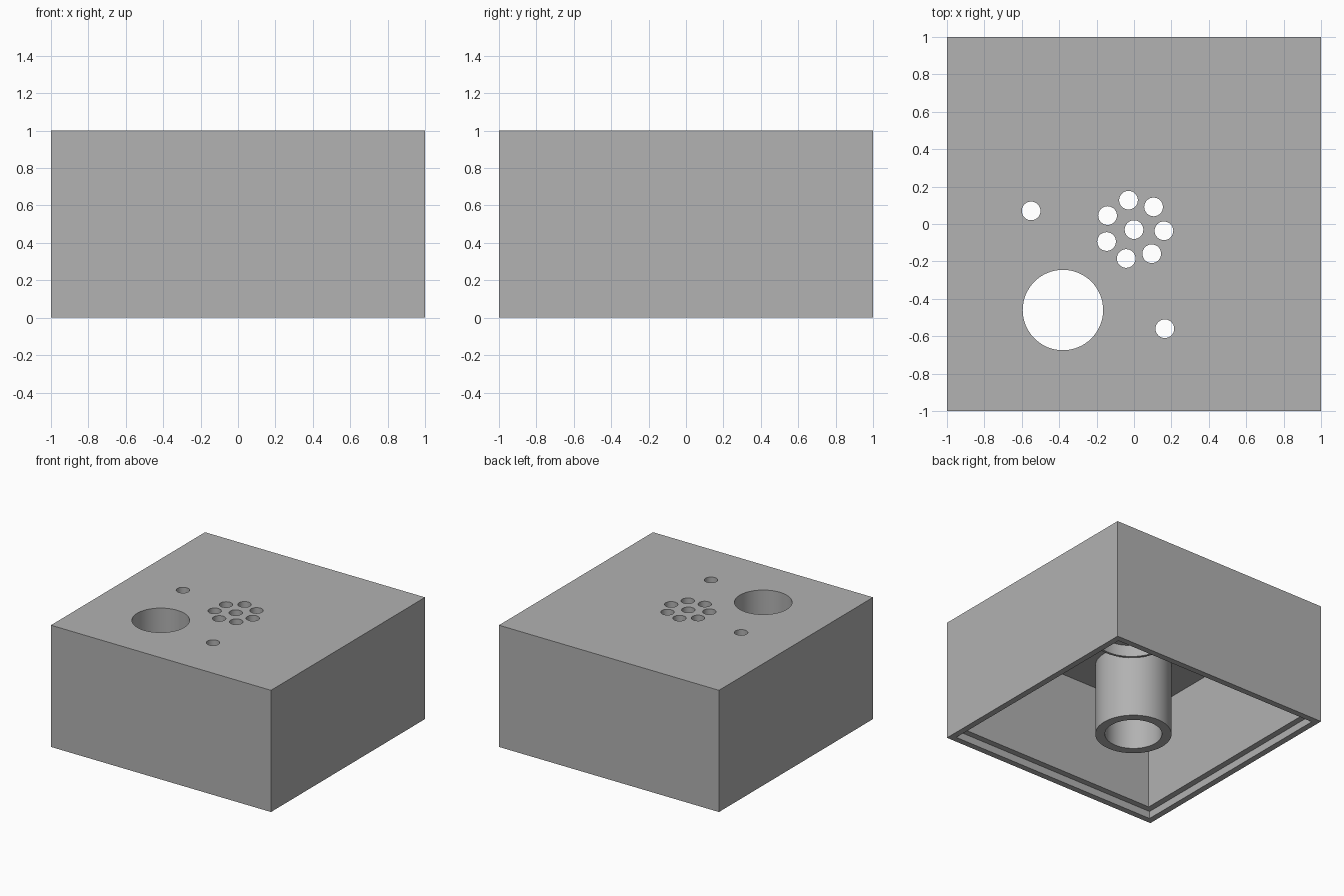
import bpy, bmesh, math
from mathutils import Matrix, Vector

if "Cube" in bpy.data.objects:
    bpy.data.objects.remove(bpy.data.objects["Cube"], do_unlink=True)

CEILING = 0.9
TUBE_AT = (-0.38, -0.46)
GRILLE_AT = (0.0, -0.03)
BORE = 0.215

grey = bpy.data.materials.new("plain_grey")
grey.use_nodes = True
colour = (0.445, 0.445, 0.445, 1)
grey.diffuse_color = colour
grey.node_tree.nodes["Principled BSDF"].inputs["Base Color"].default_value = colour


def make_object(name, bm):
    bmesh.ops.recalc_face_normals(bm, faces=bm.faces[:])
    mesh = bpy.data.meshes.new(name)
    bm.to_mesh(mesh)
    bm.free()
    mesh.materials.append(grey)
    obj = bpy.data.objects.new(name, mesh)
    bpy.context.collection.objects.link(obj)
    return obj


def box(name, half, low, high):
    bm = bmesh.new()
    place = Matrix.Translation((0, 0, (low + high) / 2))
    size = Matrix.Diagonal((2 * half, 2 * half, high - low, 1))
    bmesh.ops.create_cube(bm, size=1, matrix=place @ size)
    return make_object(name, bm)


def drill(name, centre, radius, segments):
    bm = bmesh.new()
    bmesh.ops.create_cone(bm, cap_ends=True, segments=segments, depth=1,
                          radius1=radius, radius2=radius,
                          matrix=Matrix.Translation((*centre, 1)))
    return make_object(name, bm)


def pipe(name, centre, inner, outer, low, high):
    # Rectangular wall section spun around the vertical axis
    bm = bmesh.new()
    section = [(inner, low), (outer, low), (outer, high), (inner, high)]
    verts = [bm.verts.new((r, 0, z)) for r, z in section]
    edges = [bm.edges.new((verts[i - 1], verts[i])) for i in range(4)]
    bmesh.ops.spin(bm, geom=verts + edges, cent=(0, 0, 0), axis=(0, 0, 1),
                   angle=math.tau, steps=64, use_merge=True)
    bmesh.ops.remove_doubles(bm, verts=bm.verts[:], dist=0.0001)
    bmesh.ops.translate(bm, verts=bm.verts[:], vec=Vector((*centre, 0)))
    return make_object(name, bm)


def activate(obj):
    bpy.ops.object.select_all(action="DESELECT")
    obj.select_set(True)
    bpy.context.view_layer.objects.active = obj


def cut(target, cutter):
    cutter.hide_render = True
    mod = target.modifiers.new("cut", "BOOLEAN")
    mod.operation = "DIFFERENCE"
    mod.solver = "EXACT"
    mod.object = cutter
    activate(target)
    bpy.ops.object.modifier_apply(modifier=mod.name)
    bpy.data.objects.remove(cutter, do_unlink=True)


# Hollow housing, open below, with a stepped rim for a base plate
housing = box("housing", 1, 0, 1)
cut(housing, box("cavity_cutter", 0.9, -0.2, CEILING))
cut(housing, box("rim_cutter", 0.95, -0.2, 0.06))

# Large bore, two single holes and the round grille
cut(housing, drill("bore_cutter", TUBE_AT, BORE, 64))
holes = [(-0.55, 0.07), (0.165, -0.56), GRILLE_AT]
for i in range(7):
    angle = math.radians(100.6) + i * math.tau / 7
    holes.append((GRILLE_AT[0] + 0.16 * math.cos(angle),
                  GRILLE_AT[1] + 0.16 * math.sin(angle)))
for centre in holes:
    cut(housing, drill("hole_cutter", centre, 0.05, 32))

# Tube hanging below the bore, and the shallow collar around the grille
tube = pipe("tube", TUBE_AT, BORE, 0.287, 0.305, CEILING)
collar = pipe("grille_collar", GRILLE_AT, 0.27, 0.29, 0.805, CEILING)

for obj in (housing, tube, collar):
    activate(obj)
    bpy.ops.object.shade_smooth_by_angle(angle=math.radians(30))
